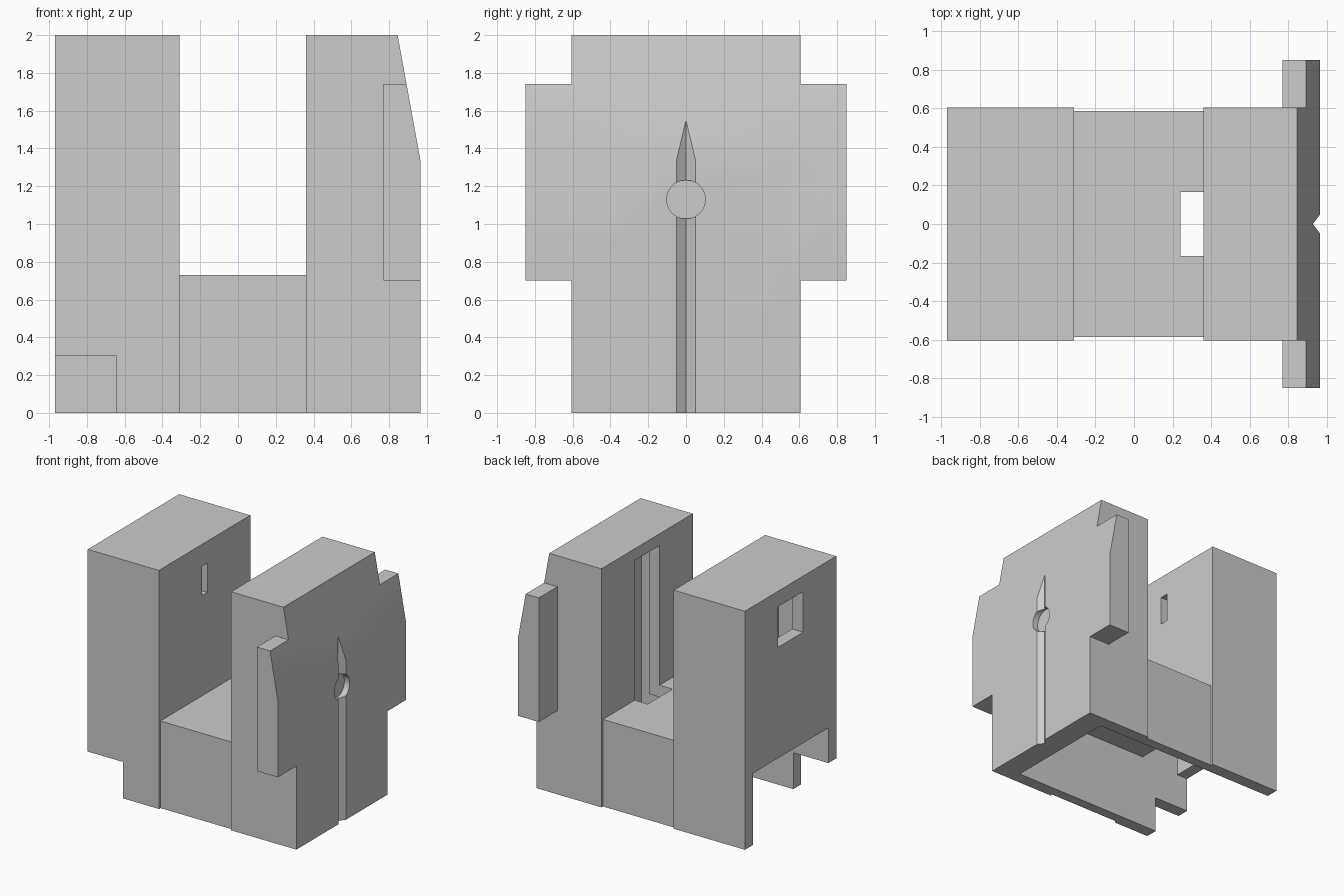
import bpy
import math

cube = bpy.data.objects.get("Cube")
if cube:
    bpy.data.objects.remove(cube, do_unlink=True)

grey = bpy.data.materials.new("plain_grey")
grey.use_nodes = True
colour = (0.6, 0.6, 0.6, 1)
grey.diffuse_color = colour
grey.node_tree.nodes["Principled BSDF"].inputs["Base Color"].default_value = colour


def prism(name, profile, low, high, axis="y"):
    """Extrude a closed profile: (x, z) along y, or (x, y) along z."""
    def place(point, depth):
        a, b = point
        return (a, depth, b) if axis == "y" else (a, b, depth)
    n = len(profile)
    verts = [place(p, d) for d in (low, high) for p in profile]
    faces = [tuple(reversed(range(n))), tuple(range(n, 2 * n))]
    faces += [(i, (i + 1) % n, (i + 1) % n + n, i + n) for i in range(n)]
    mesh = bpy.data.meshes.new(name)
    mesh.from_pydata(verts, [], faces)
    obj = bpy.data.objects.new(name, mesh)
    bpy.context.collection.objects.link(obj)
    bpy.ops.object.select_all(action="DESELECT")
    obj.select_set(True)
    bpy.context.view_layer.objects.active = obj
    bpy.ops.object.mode_set(mode="EDIT")
    bpy.ops.mesh.select_all(action="SELECT")
    bpy.ops.mesh.normals_make_consistent(inside=False)
    bpy.ops.object.mode_set(mode="OBJECT")
    return obj


def box(name, x, y, z):
    return prism(name, [(x[0], z[0]), (x[1], z[0]), (x[1], z[1]), (x[0], z[1])], *y)


def cut(target, cutter):
    cutter.hide_render = True
    mod = target.modifiers.new("cut", "BOOLEAN")
    mod.operation = "DIFFERENCE"
    mod.solver = "EXACT"
    mod.object = cutter
    bpy.context.view_layer.objects.active = target
    bpy.ops.object.modifier_apply(modifier=mod.name)
    bpy.data.objects.remove(cutter, do_unlink=True)


# U-shaped body, as wide as the side ears
body = prism("hollow_block", [
    (-0.97, 0), (0.965, 0), (0.965, 1.34), (0.845, 2),
    (0.36, 2), (0.36, 0.73), (-0.31, 0.73), (-0.31, 2), (-0.97, 2)], -0.85, 0.85)
body.data.materials.append(grey)

# Trim both sides around the ears, then set the bridge slightly back
for side in (-1, 1):
    cut(body, prism("ear_trim", [
        (-2, -1), (2, -1), (2, 0.7), (0.77, 0.7),
        (0.77, 1.74), (2, 1.74), (2, 3), (-2, 3)], side * 0.605, side * 1.2))
    cut(body, box("bridge_trim", (-0.31, 0.36), (side * 0.585, side * 1.2), (-1, 1)))

# Cavity open at the bottom, rising into both towers
cut(body, prism("cavity", [
    (-0.87, -1), (0.765, -1), (0.765, 1.9), (0.46, 1.9),
    (0.46, 0.63), (-0.51, 0.63), (-0.51, 1.9), (-0.87, 1.9)], -0.5, 0.5))

# End opening, front corner notch, window, small slot and tall slot
cut(body, box("end_opening", (-1.5, -0.8), (-0.5, 0.5), (-1, 0.6)))
cut(body, box("front_notch", (-1.5, -0.645), (-1, -0.45), (-1, 0.305)))
cut(body, box("end_window", (-1.5, -0.8), (-0.165, 0.165), (1.53, 1.87)))
cut(body, box("small_slot", (-0.6, -0.2), (-0.037, 0.037), (1.57, 1.815)))
cut(body, box("tall_slot", (0.24, 0.5), (-0.165, 0.165), (0.5, 1.9)))

# V-shaped groove and round recess on the sloped end
cut(body, prism("groove", [(0.927, 0), (1.003, -0.1), (1.003, 0.1)], -1, 3, "z"))
bpy.ops.mesh.primitive_cylinder_add(
    vertices=48, radius=0.102, depth=0.4,
    location=(1.115, 0, 1.13), rotation=(0, math.pi / 2, 0))
cut(body, bpy.context.object)

bpy.ops.object.select_all(action="DESELECT")
body.select_set(True)
bpy.context.view_layer.objects.active = body
bpy.ops.object.shade_smooth_by_angle(angle=math.radians(30))
